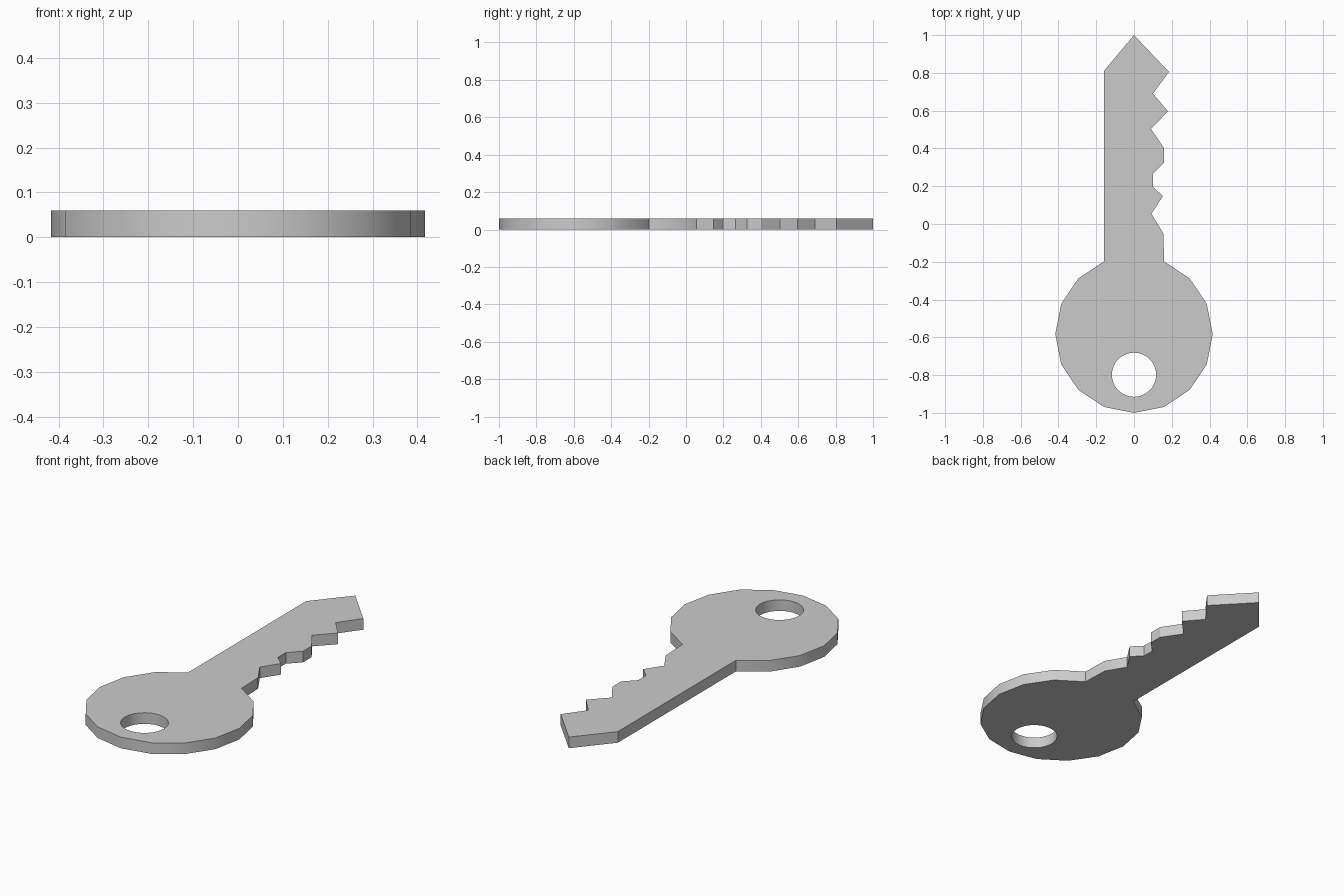
import bpy, bmesh
from math import cos, sin, pi

if "Cube" in bpy.data.objects:
    bpy.data.objects.remove(bpy.data.objects["Cube"])

THICKNESS = 0.06
BOW_Y, BOW_R = -0.583, 0.417
HOLE_Y, HOLE_R = -0.798, 0.117

# Blade: pointed tip, then the cut teeth down the right side
blade = [(-0.16, 0.81), (0, 1), (0.185, 0.805), (0.10, 0.69), (0.18, 0.597),
         (0.09, 0.503), (0.16, 0.40), (0.16, 0.325), (0.10, 0.265),
         (0.10, 0.198), (0.153, 0.147), (0.092, 0.055), (0.155, -0.05)]


def arc(cy, r, steps, first, last):
    """Clockwise points on a circle centred on x = 0, starting at its top."""
    return [(r * sin(2 * pi * i / steps), cy + r * cos(2 * pi * i / steps))
            for i in range(first, last + 1)]


# Bow: 16-sided, open where the blade joins
outline = blade + arc(BOW_Y, BOW_R, 16, 1, 15)
# Keyring hole
hole = arc(HOLE_Y, HOLE_R, 32, 0, 31)

bm = bmesh.new()
edges = []
for loop in (outline, hole):
    verts = [bm.verts.new((x, y, 0)) for x, y in loop]
    edges += [bm.edges.new((verts[i - 1], verts[i])) for i in range(len(verts))]

# Fill the flat profile and give it thickness
bmesh.ops.triangle_fill(bm, edges=edges, use_beauty=True, use_dissolve=False)
result = bmesh.ops.extrude_face_region(bm, geom=bm.faces[:], use_keep_orig=True)
top = [g for g in result["geom"] if isinstance(g, bmesh.types.BMVert)]
bmesh.ops.translate(bm, verts=top, vec=(0, 0, THICKNESS))
bmesh.ops.recalc_face_normals(bm, faces=bm.faces[:])

mesh = bpy.data.meshes.new("key")
bm.to_mesh(mesh)
bm.free()
key = bpy.data.objects.new("key", mesh)
bpy.context.collection.objects.link(key)

# Smooth bow rim and hole wall, sharp teeth and edges
bpy.context.view_layer.objects.active = key
key.select_set(True)
bpy.ops.object.shade_smooth_by_angle(angle=pi / 6)
